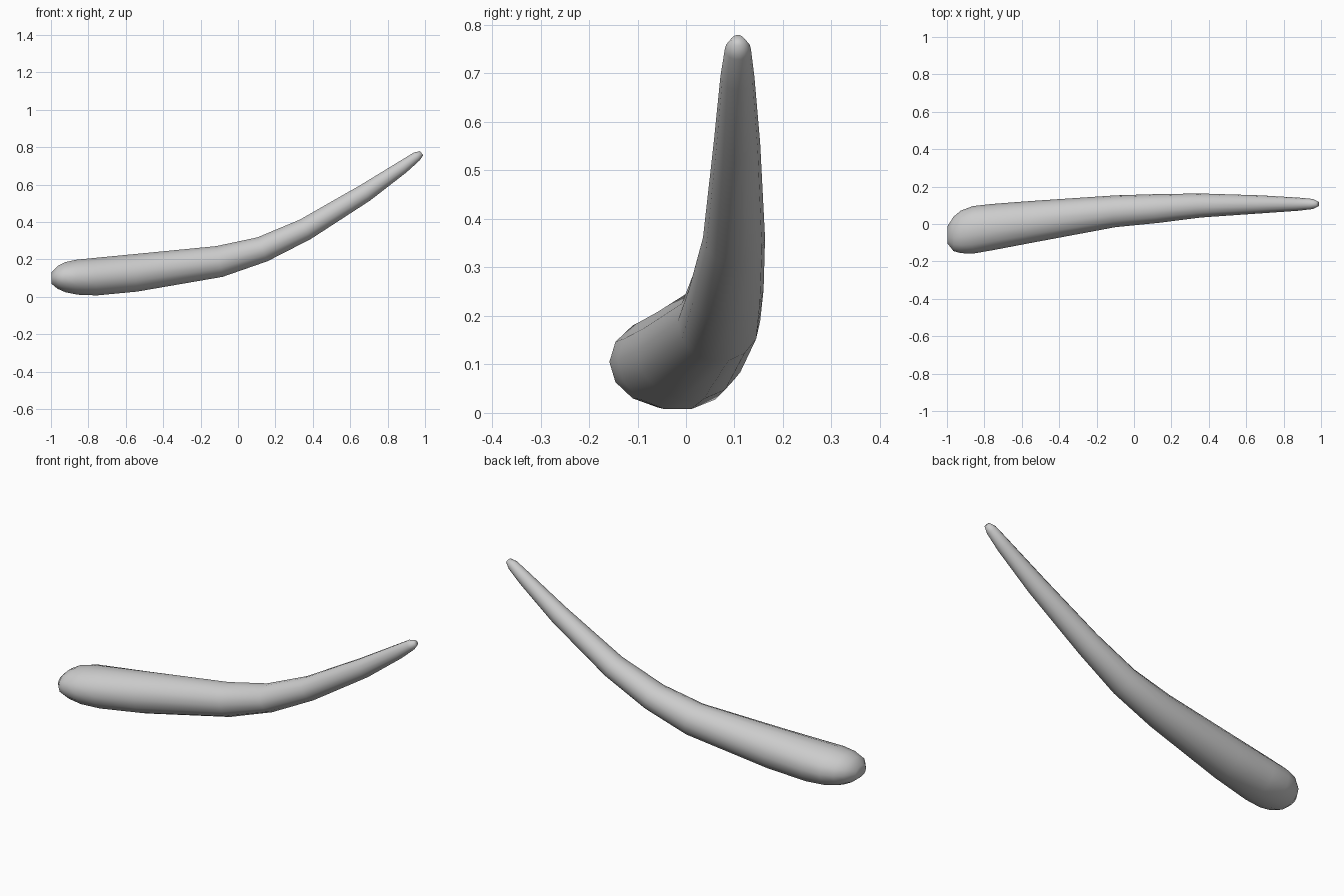
import bpy, bmesh, math
from mathutils import Vector

SIDES = 14
# cross-sections: centre x, y, z, half width (y), half thickness, pitch in degrees
RINGS = [
    (-0.998, -0.058, 0.100, 0.045, 0.030, 0),
    (-0.965, -0.053, 0.104, 0.092, 0.062, 0),
    (-0.925, -0.042, 0.105, 0.114, 0.082, 1),
    (-0.860, -0.031, 0.105, 0.127, 0.096, 2),
    (-0.760, -0.017, 0.108, 0.124, 0.103, 3),
    (-0.550,  0.011, 0.128, 0.112, 0.103, 6),
    (-0.100,  0.068, 0.189, 0.085, 0.086, 12),
    ( 0.130,  0.083, 0.254, 0.077, 0.071, 23),
    ( 0.360,  0.099, 0.361, 0.064, 0.061, 29),
    ( 0.680,  0.105, 0.556, 0.048, 0.050, 32),
    ( 0.880,  0.106, 0.694, 0.035, 0.036, 35),
    ( 0.955,  0.107, 0.750, 0.027, 0.027, 36),
    ( 0.982,  0.107, 0.768, 0.014, 0.014, 36),
]

# bent tapering rod: bridge the rings and cap both ends
bm = bmesh.new()
loops = []
for x, y, z, w, t, pitch in RINGS:
    p = math.radians(pitch)
    up = Vector((-math.sin(p), 0, math.cos(p)))
    ring = []
    for i in range(SIDES):
        a = 2 * math.pi * i / SIDES
        ring.append(bm.verts.new(Vector((x, y + w * math.cos(a), z)) + up * t * math.sin(a)))
    loops.append(ring)
for a, b in zip(loops, loops[1:]):
    for i in range(SIDES):
        j = (i + 1) % SIDES
        bm.faces.new((a[i], a[j], b[j], b[i]))
bm.faces.new(loops[0])
bm.faces.new(loops[-1])
bmesh.ops.recalc_face_normals(bm, faces=bm.faces)
for f in bm.faces:
    f.smooth = True
me = bpy.data.meshes.new("curved_rod")
bm.to_mesh(me)
bm.free()
obj = bpy.data.objects.new("curved_rod", me)
bpy.context.collection.objects.link(obj)
